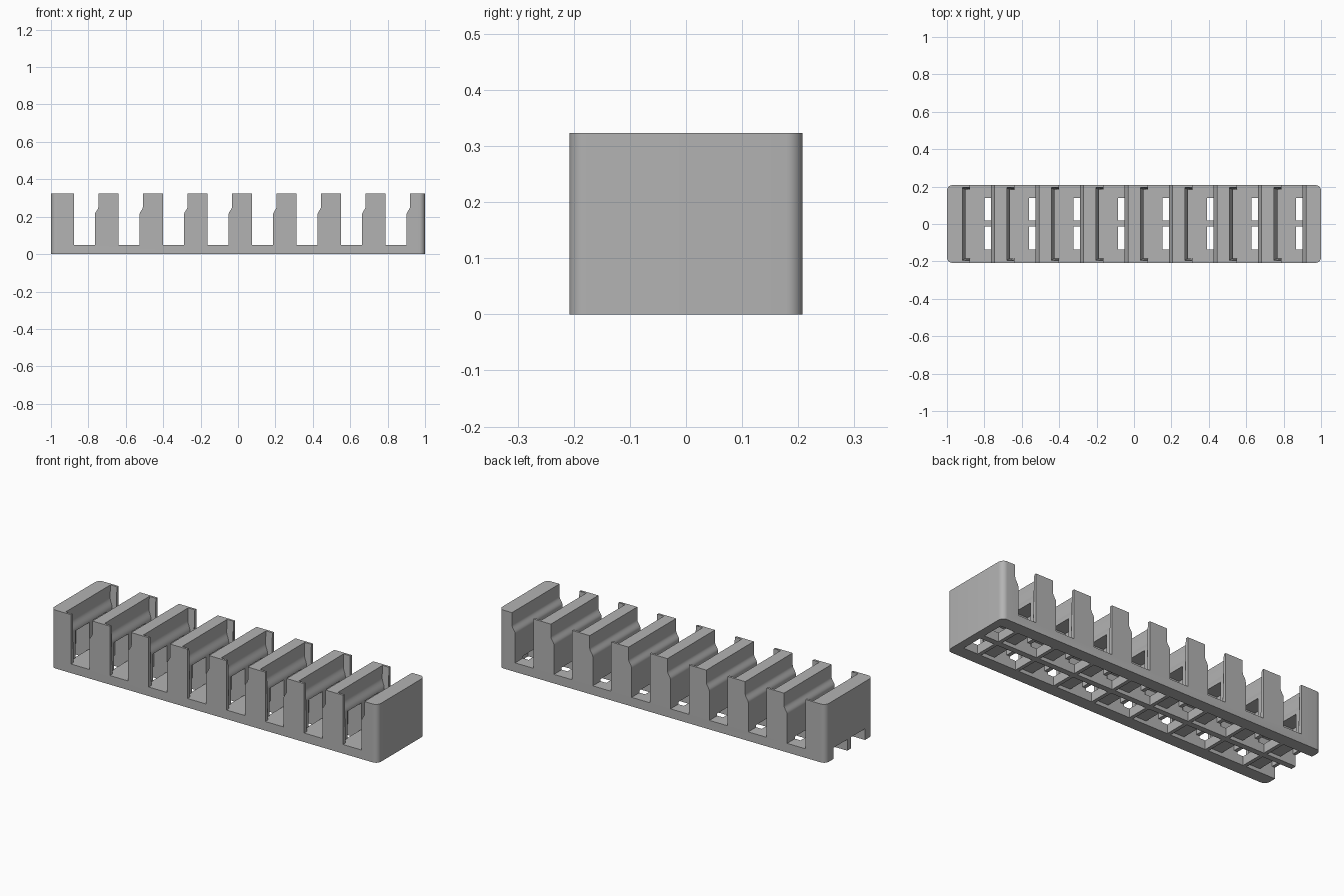
import bpy, bmesh, math

cube = bpy.data.objects.get("Cube")
if cube:
    bpy.data.objects.remove(cube, do_unlink=True)

LENGTH, DEPTH, HEIGHT = 2.0, 0.416, 0.323
PITCH, SLOTS, FLOOR = 0.238, 8, 0.05
SLOT_L, SLOT_R = -0.877, -0.765
CELLS = ((0.018, 0.14), (-0.137, -0.014))

grey = bpy.data.materials.new("plain grey")
grey.use_nodes = True
grey.diffuse_color = (0.45, 0.45, 0.45, 1)
grey.node_tree.nodes["Principled BSDF"].inputs["Base Color"].default_value = (0.45, 0.45, 0.45, 1)


def make_object(name, bm):
    bmesh.ops.recalc_face_normals(bm, faces=bm.faces)
    mesh = bpy.data.meshes.new(name)
    bm.to_mesh(mesh)
    bm.free()
    obj = bpy.data.objects.new(name, mesh)
    bpy.context.collection.objects.link(obj)
    return obj


def add_prism(bm, profile, y_low, y_high, shift=0.0):
    """Extrude an x-z profile along y; the y limits may be functions of z."""
    rings = []
    for limit in (y_low, y_high):
        y_at = limit if callable(limit) else (lambda z, v=limit: v)
        rings.append([bm.verts.new((x + shift, y_at(z), z)) for x, z in profile])
    bm.faces.new(rings[0])
    bm.faces.new(rings[1])
    count = len(profile)
    for i in range(count):
        j = (i + 1) % count
        bm.faces.new((rings[0][i], rings[0][j], rings[1][j], rings[1][i]))


def cut(obj, cutter):
    cutter.hide_render = True
    mod = obj.modifiers.new(cutter.name, 'BOOLEAN')
    mod.operation, mod.solver, mod.object = 'DIFFERENCE', 'EXACT', cutter


# Solid rack body with rounded vertical corners
bm = bmesh.new()
bmesh.ops.create_cube(bm, size=1)
for v in bm.verts:
    v.co.x *= LENGTH
    v.co.y *= DEPTH
    v.co.z = (v.co.z + 0.5) * HEIGHT
uprights = [e for e in bm.edges if abs(e.verts[0].co.z - e.verts[1].co.z) > 0.1]
bmesh.ops.bevel(bm, geom=uprights, offset=0.03, segments=8, profile=0.5, affect='EDGES')
rack = make_object("slotted_rack", bm)
rack.data.materials.append(grey)

# Open slots, widened near the top by a curved step
steps = 8
curve = [(SLOT_R + 0.019 * (1 - math.cos(math.pi * i / steps)) / 2, 0.21 + 0.045 * i / steps)
         for i in range(steps + 1)]
slot_profile = [(SLOT_L, FLOOR), (SLOT_R, FLOOR)] + curve + [(SLOT_R + 0.019, 0.4), (SLOT_L, 0.4)]
bm = bmesh.new()
for i in range(SLOTS):
    add_prism(bm, slot_profile, -0.4, 0.4, i * PITCH)
slot_cutter = make_object("slot_cutter", bm)

# Recess in each divider between tapered cheeks, under a curved lip
lip = [(-0.9 - 0.018 * (1 - math.cos(math.pi * i / steps)) / 2, 0.2 + 0.06 * i / steps)
       for i in range(steps + 1)]
recess_profile = [(-0.85, FLOOR), (-0.9, FLOOR)] + lip + [(-0.918, 0.4), (-0.85, 0.4)]
cheek = lambda z: 0.185 + 0.015 * min(1, max(0, (z - 0.2) / 0.123))
bm = bmesh.new()
for i in range(SLOTS):
    add_prism(bm, recess_profile, lambda z: -cheek(z), cheek, i * PITCH)
recess_cutter = make_object("recess_cutter", bm)

# Pairs of pockets, floor holes and underside hollows
pocket_profile = [(-1.038, -0.1), (-0.82, -0.1), (-0.82, 0.02), (-0.905, 0.02), (-0.905, FLOOR),
                  (-0.88, FLOOR), (-0.88, 0.2), (-0.982, 0.2), (-0.982, 0.062), (-1.038, 0.062)]
end_profile = [(-1.038, -0.1), (-0.95, -0.1), (-0.95, 0.062), (-1.038, 0.062)]
bm = bmesh.new()
for low, high in CELLS:
    for i in range(SLOTS):
        add_prism(bm, pocket_profile, low, high, i * PITCH)
    add_prism(bm, end_profile, low, high, SLOTS * PITCH)
pocket_cutter = make_object("pocket_cutter", bm)

# Carve the body and discard the cutters
cutters = (slot_cutter, recess_cutter, pocket_cutter)
for cutter in cutters:
    cut(rack, cutter)
bpy.context.view_layer.update()
carved = bpy.data.meshes.new_from_object(rack.evaluated_get(bpy.context.evaluated_depsgraph_get()))
rack.modifiers.clear()
rack.data = carved
carved.name = "slotted_rack"
if not carved.materials:
    carved.materials.append(grey)
for cutter in cutters:
    bpy.data.objects.remove(cutter, do_unlink=True)

for other in bpy.context.selected_objects:
    other.select_set(False)
rack.select_set(True)
bpy.context.view_layer.objects.active = rack
bpy.ops.object.shade_smooth_by_angle(angle=math.radians(30))
